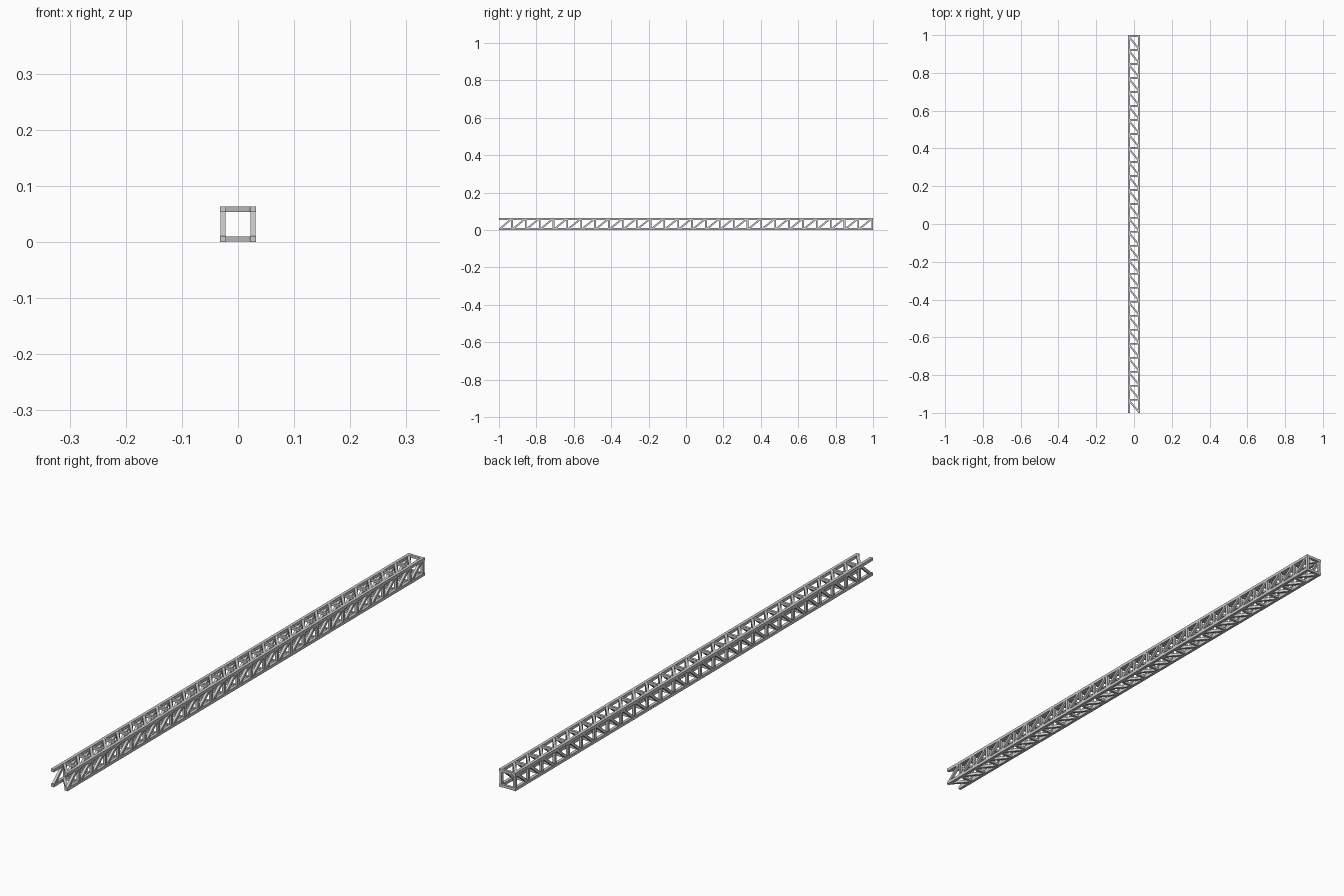
import bpy, bmesh
from mathutils import Vector, Matrix

if "Cube" in bpy.data.objects:
    bpy.data.objects.remove(bpy.data.objects["Cube"])

W = 0.0635      # outer width of the square section
T = 0.0105      # chord thickness
S = 0.0092      # brace thickness
BAYS = 27
PITCH = 2.0 / BAYS
C = W / 2 - T / 2   # chord centre offset
MID = Vector((0, 0, W / 2))


def bar(bm, a, b, size, normal):
    """Square bar from a to b, one side facing the given normal."""
    a, b, n = Vector(a), Vector(b), Vector(normal)
    d = b - a
    y = d.normalized()
    x = y.cross(n).normalized()
    rot = Matrix((x, y, n)).transposed().to_4x4()
    m = Matrix.Translation((a + b) / 2 + MID) @ rot @ Matrix.Diagonal((size, d.length, size, 1))
    bmesh.ops.create_cube(bm, size=1, matrix=m)


def finish(bm, name):
    mesh = bpy.data.meshes.new(name)
    bm.to_mesh(mesh)
    bm.free()
    bpy.context.collection.objects.link(bpy.data.objects.new(name, mesh))


# Four long corner chords
bm = bmesh.new()
for sx in (-1, 1):
    for sz in (-1, 1):
        bar(bm, (sx * C, -1, sz * C), (sx * C, 1, sz * C), T, (0, 0, 1))
finish(bm, "corner_chords")

# Square frames between bays (front end left open)
frames = bmesh.new()
diagonals = bmesh.new()
for k in range(BAYS):
    y = 1 - S / 2 - k * PITCH
    y0 = max(y - PITCH + S / 2, -1 + S / 2)
    y1 = y - S / 2
    for s in (-1, 1):
        p = s * C
        bar(frames, (p, y, -C), (p, y, C), S, (1, 0, 0))
        bar(frames, (-C, y, p), (C, y, p), S, (0, 0, 1))
        # Slanted braces on the side faces and on the top and bottom faces
        bar(diagonals, (p, y0, -C), (p, y1, C), S, (1, 0, 0))
        bar(diagonals, (C, y0, p), (-C, y1, p), S, (0, 0, 1))
finish(frames, "cross_frames")
finish(diagonals, "diagonal_braces")
